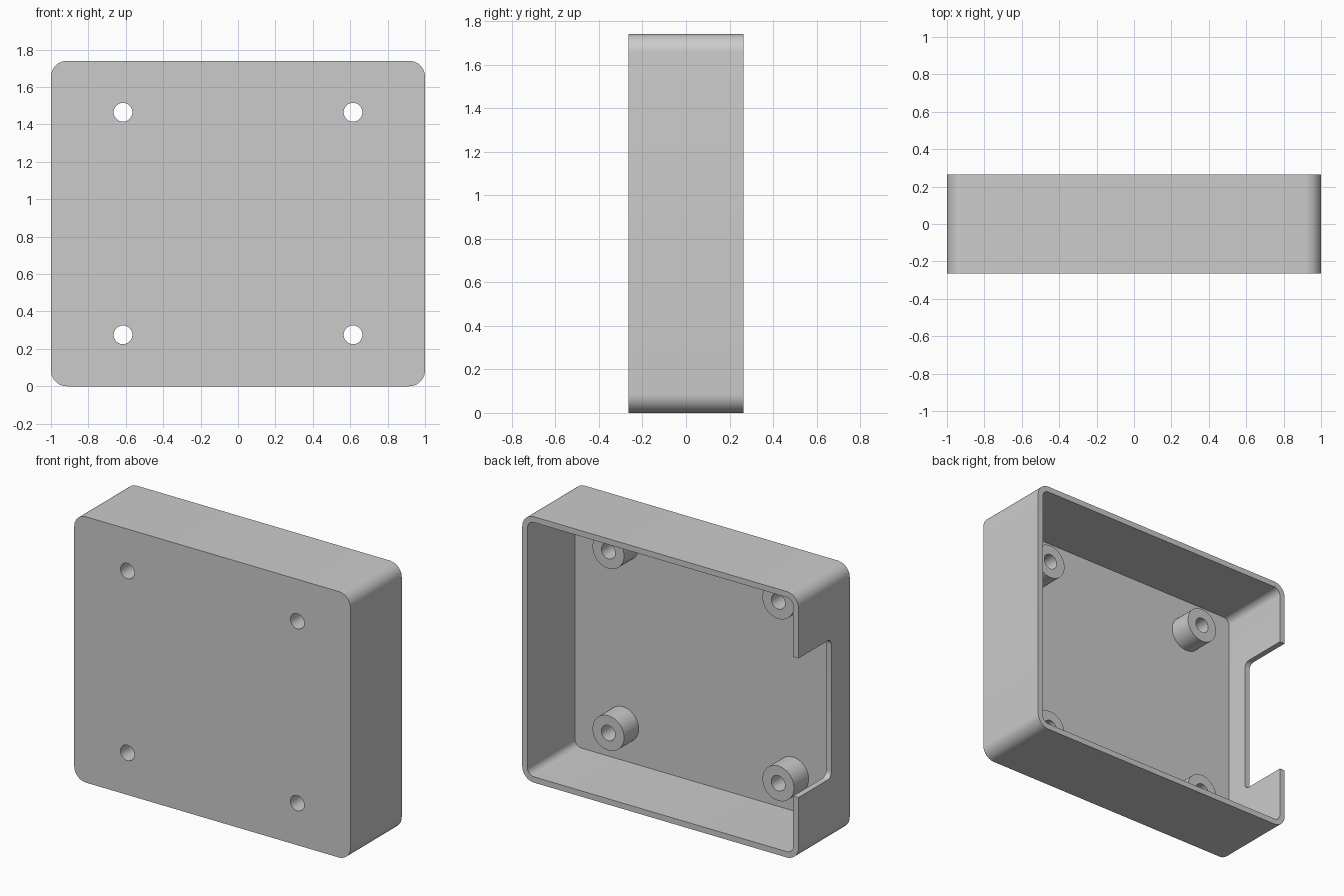
import bpy
import bmesh
from math import cos, sin, pi, radians
from mathutils import Matrix

WIDTH, HEIGHT, BACK = 2.0, 1.74, 0.265
MID = HEIGHT / 2
WALL = 0.038
FLOOR = -BACK + WALL        # inner face of the front plate
POST_TOP = -0.075

if "Cube" in bpy.data.objects:
    bpy.data.objects.remove(bpy.data.objects["Cube"], do_unlink=True)

grey = bpy.data.materials.new("plain grey")
grey.use_nodes = True
grey.diffuse_color = (0.6, 0.6, 0.6, 1)
grey.node_tree.nodes["Principled BSDF"].inputs["Base Color"].default_value = grey.diffuse_color

# Turns a flat outline so that its extrusion runs along +y or along +x
ALONG_Y = Matrix(((1, 0, 0), (0, 0, 1), (0, 1, 0))).to_4x4()
ALONG_X = Matrix(((0, 0, 1), (1, 0, 0), (0, 1, 0))).to_4x4()


def prism(name, outline, start, end, turn):
    """Extrude a closed outline from start to end, with normals facing out."""
    bm = bmesh.new()
    low = [bm.verts.new((u, v, start)) for u, v in outline]
    high = [bm.verts.new((u, v, end)) for u, v in outline]
    bm.faces.new(low[::-1])
    bm.faces.new(high)
    for i in range(len(low)):
        bm.faces.new((low[i - 1], low[i], high[i], high[i - 1]))
    bm.transform(turn)
    if turn.determinant() < 0:
        bmesh.ops.reverse_faces(bm, faces=bm.faces)
    bm.normal_update()
    mesh = bpy.data.meshes.new(name)
    bm.to_mesh(mesh)
    bm.free()
    mesh.materials.append(grey)
    obj = bpy.data.objects.new(name, mesh)
    bpy.context.collection.objects.link(obj)
    return obj


def rounded_rect(u0, u1, v0, v1, r, steps=10):
    corners = [(u1 - r, v1 - r), (u0 + r, v1 - r), (u0 + r, v0 + r), (u1 - r, v0 + r)]
    return [(cu + r * cos(a), cv + r * sin(a))
            for i, (cu, cv) in enumerate(corners)
            for a in [(i + s / steps) * pi / 2 for s in range(steps + 1)]]


def circle(u, v, r, sides=48):
    return [(u + r * cos(2 * pi * i / sides), v + r * sin(2 * pi * i / sides))
            for i in range(sides)]


def combine(target, tool, operation):
    """Apply a boolean and discard the tool."""
    tool.hide_render = True
    mod = target.modifiers.new(operation.lower(), "BOOLEAN")
    mod.operation = operation
    mod.solver = "EXACT"
    mod.object = tool
    bpy.context.view_layer.update()
    bpy.ops.object.modifier_apply(modifier=mod.name)
    bpy.data.objects.remove(tool, do_unlink=True)


# Case body with rounded corners
case = prism("enclosure_case", rounded_rect(-WIDTH / 2, WIDTH / 2, 0, HEIGHT, 0.085),
             -BACK, BACK, ALONG_Y)
bpy.ops.object.select_all(action="DESELECT")
bpy.context.view_layer.objects.active = case
case.select_set(True)

# Hollow interior, open at the back
inside = rounded_rect(-WIDTH / 2 + WALL, WIDTH / 2 - WALL, WALL, HEIGHT - WALL, 0.047)
combine(case, prism("cavity_cutter", inside, FLOOR, BACK + 0.2, ALONG_Y), "DIFFERENCE")

# Connector notch through the right wall
notch = rounded_rect(POST_TOP, BACK + 0.2, MID - 0.455, MID + 0.455, 0.04)
combine(case, prism("notch_cutter", notch, -1.1, -0.9, ALONG_X), "DIFFERENCE")

# Four standoff posts with screw holes through the front plate
for x in (-0.615, 0.615):
    for z in (MID - 0.595, MID + 0.595):
        combine(case, prism("standoff_post", circle(x, z, 0.114),
                            FLOOR - 0.015, POST_TOP, ALONG_Y), "UNION")
        combine(case, prism("hole_cutter", circle(x, z, 0.05), -0.4, 0.1, ALONG_Y),
                "DIFFERENCE")

bpy.ops.object.shade_smooth_by_angle(angle=radians(30))
